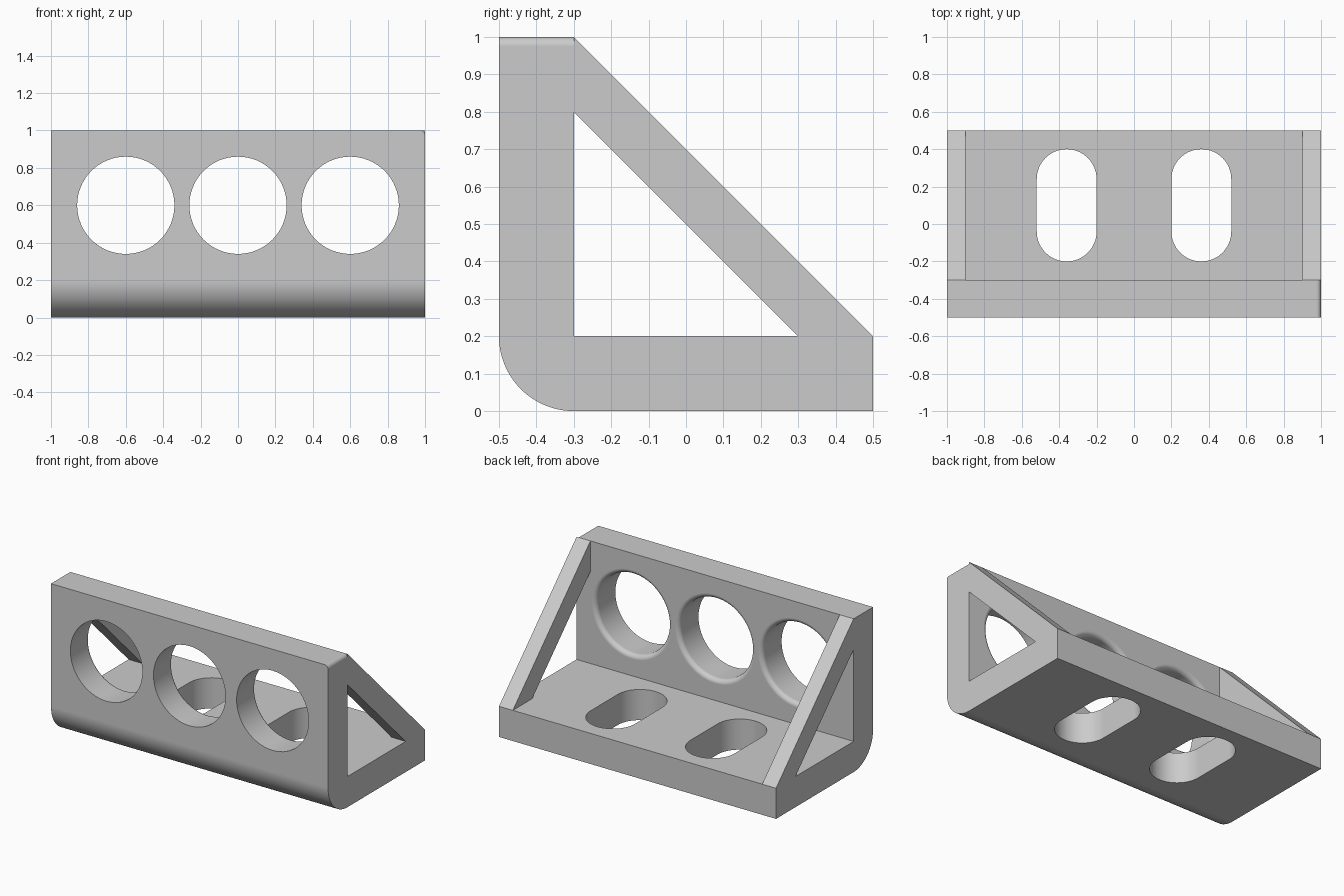
import bpy
import bmesh
from math import sin, cos, pi, radians
from mathutils import Vector

if "Cube" in bpy.data.objects:
    bpy.data.objects.remove(bpy.data.objects["Cube"])

GREY = (0.6, 0.6, 0.6, 1)
grey = bpy.data.materials.new("plain grey")
grey.use_nodes = True
grey.diffuse_color = GREY
grey.node_tree.nodes["Principled BSDF"].inputs["Base Color"].default_value = GREY


def arc(cx, cy, r, start, end, steps):
    """Points along an arc, angles in degrees."""
    angles = [radians(start + (end - start) * i / steps) for i in range(steps + 1)]
    return [(cx + r * cos(a), cy + r * sin(a)) for a in angles]


def finish(name, bm):
    bmesh.ops.recalc_face_normals(bm, faces=bm.faces)
    mesh = bpy.data.meshes.new(name)
    bm.to_mesh(mesh)
    bm.free()
    mesh.materials.append(grey)
    obj = bpy.data.objects.new(name, mesh)
    bpy.context.collection.objects.link(obj)
    return obj


def prism(points, offset):
    """Closed polygon of 3D points extruded along offset."""
    bm = bmesh.new()
    face = bm.faces.new([bm.verts.new(p) for p in points])
    result = bmesh.ops.extrude_face_region(bm, geom=[face])
    verts = [v for v in result["geom"] if isinstance(v, bmesh.types.BMVert)]
    bmesh.ops.translate(bm, verts=verts, vec=Vector(offset))
    return bm


# L-shaped body with a rounded lower front edge
profile = [(-0.5, 1), *arc(-0.3, 0.2, 0.2, 180, 270, 24),
           (0.5, 0), (0.5, 0.2), (-0.3, 0.2), (-0.3, 1)]
bm = prism([(-1, y, z) for y, z in profile], (2, 0, 0))
# Small rounding on the left top edge of the upright plate
edge = [e for e in bm.edges if all(v.co.x > 0.99 and v.co.z > 0.99 for v in e.verts)]
bmesh.ops.bevel(bm, geom=edge, offset=0.025, segments=6, profile=0.5, affect='EDGES')
body = finish("bracket_body", bm)


def round_cutter(x):
    """Round hole with a flared rim on the back of the upright plate."""
    rings = [(0.26, -0.6)]
    rings += [(r, y) for r, y in arc(0.29, -0.33, 0.03, 180, 90, 8)]
    rings += [(0.29, -0.25)]
    bm = bmesh.new()
    loops = [[bm.verts.new((x + px, y, 0.6 + pz)) for px, pz in arc(0, 0, r, 0, 360, 64)[:-1]]
             for r, y in rings]
    for a, b in zip(loops, loops[1:]):
        for i in range(len(a)):
            j = (i + 1) % len(a)
            bm.faces.new((a[i], a[j], b[j], b[i]))
    bm.faces.new(loops[0])
    bm.faces.new(loops[-1])
    return finish("round_hole_cutter", bm)


def slot_cutter(x):
    """Slot with round ends through the base plate."""
    outline = arc(x, 0.24, 0.16, 0, 180, 32) + arc(x, -0.04, 0.16, 180, 360, 32)
    return finish("slot_cutter", prism([(px, py, -0.1) for px, py in outline], (0, 0, 0.4)))


# Three round holes in the upright, two slots in the base
cutters = [round_cutter(x) for x in (-0.6, 0, 0.6)] + [slot_cutter(x) for x in (-0.36, 0.36)]
bpy.context.view_layer.objects.active = body
for cutter in cutters:
    cut = body.modifiers.new("cut", 'BOOLEAN')
    cut.object = cutter
    cut.solver = 'EXACT'
    bpy.ops.object.modifier_apply(modifier=cut.name)
    bpy.data.objects.remove(cutter)

bpy.ops.object.select_all(action='DESELECT')
body.select_set(True)
bpy.ops.object.shade_smooth_by_angle(angle=radians(30))
weighted = body.modifiers.new("even_shading", 'WEIGHTED_NORMAL')
weighted.keep_sharp = True

# Diagonal braces at both ends
brace = [(-0.3, 1), (0.5, 0.2), (0.3, 0.2), (-0.3, 0.8)]
for name, x in (("right_brace", -1), ("left_brace", 0.9)):
    finish(name, prism([(x, y, z) for y, z in brace], (0.1, 0, 0)))
